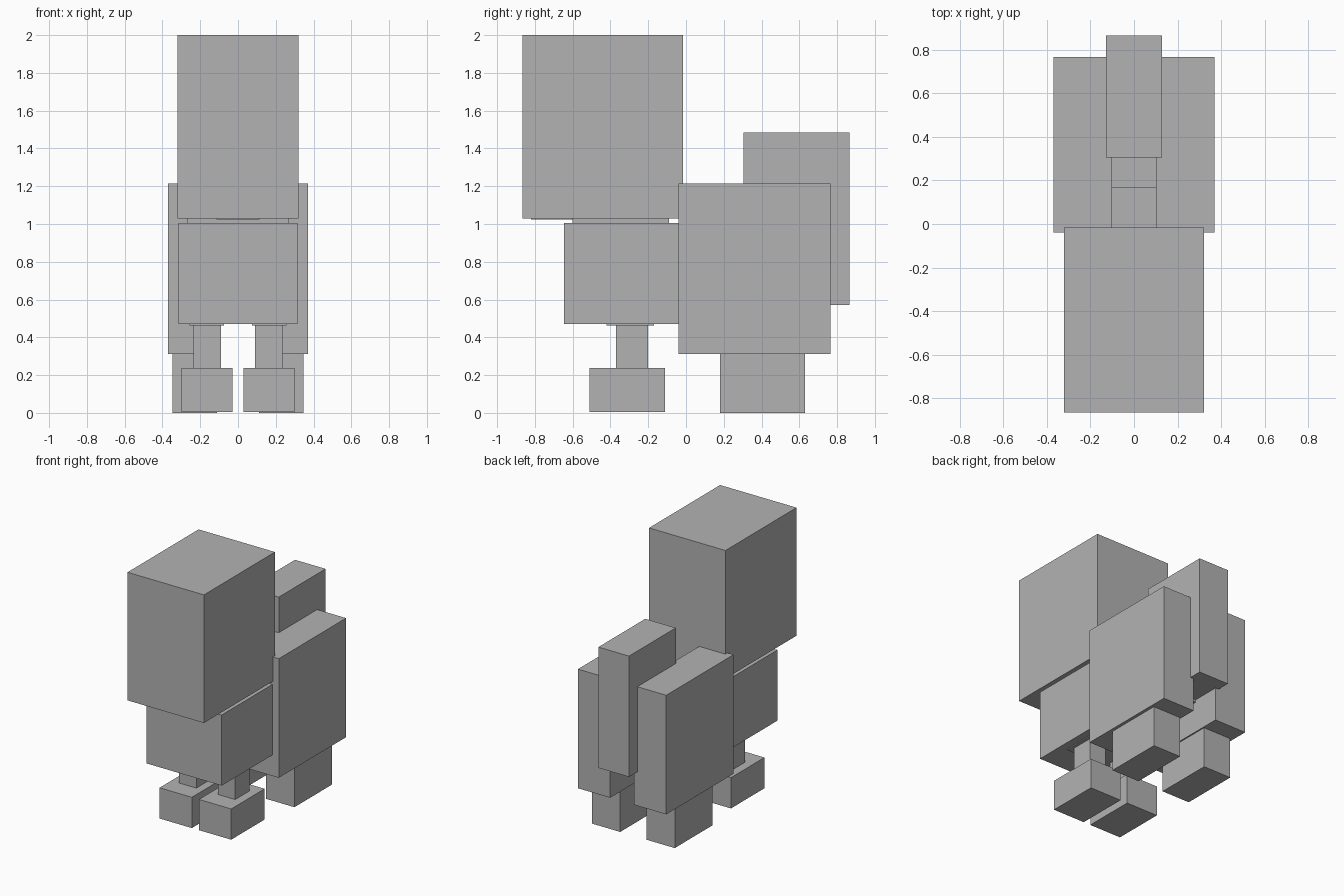
import bpy

cube = bpy.data.objects.get("Cube")
if cube:
    bpy.data.objects.remove(cube, do_unlink=True)

# Single flat grey
GREY = (0.45, 0.45, 0.45, 1.0)
grey = bpy.data.materials.new("grey")
grey.use_nodes = True
grey.diffuse_color = GREY
shader = next(n for n in grey.node_tree.nodes if n.type == "BSDF_PRINCIPLED")
shader.inputs["Base Color"].default_value = GREY


def box(name, xs, ys, zs):
    """Box spanning the given (min, max) range on each axis."""
    spans = (xs, ys, zs)
    bpy.ops.mesh.primitive_cube_add(size=1, location=[(a + b) / 2 for a, b in spans])
    obj = bpy.context.object
    obj.name = name
    obj.scale = [b - a for a, b in spans]
    bpy.ops.object.transform_apply(location=False, rotation=False, scale=True)
    obj.data.materials.append(grey)
    return obj


def centred(name, half, ys, zs):
    return box(name, (-half, half), ys, zs)


def pair(name, xs, ys, zs):
    """Matching boxes on the left (+x) and right (-x) sides."""
    box("left_" + name, xs, ys, zs)
    box("right_" + name, (-xs[1], -xs[0]), ys, zs)


# Head, jaw and neck
centred("head", 0.32, (-0.865, -0.015), (1.03, 2.0))
centred("jaw", 0.115, (-0.82, -0.5), (1.024, 1.2))
centred("neck", 0.27, (-0.6, -0.09), (0.9, 1.1))

# Body and tail
centred("chest", 0.315, (-0.645, 0.17), (0.47, 1.005))
centred("hips", 0.2, (0.1, 0.55), (0.55, 0.95))
centred("tail", 0.128, (0.305, 0.865), (0.57, 1.485))

# Front legs
pair("front_shoulder", (0.075, 0.258), (-0.42, -0.17), (0.463, 0.6))
pair("front_leg", (0.09, 0.235), (-0.37, -0.2), (0.2, 0.5))
pair("front_foot", (0.03, 0.3), (-0.51, -0.11), (0.005, 0.238))

# Back legs
pair("thigh", (0.1, 0.37), (-0.04, 0.765), (0.313, 1.215))
pair("back_foot", (0.11, 0.347), (0.18, 0.63), (0.0, 0.33))
